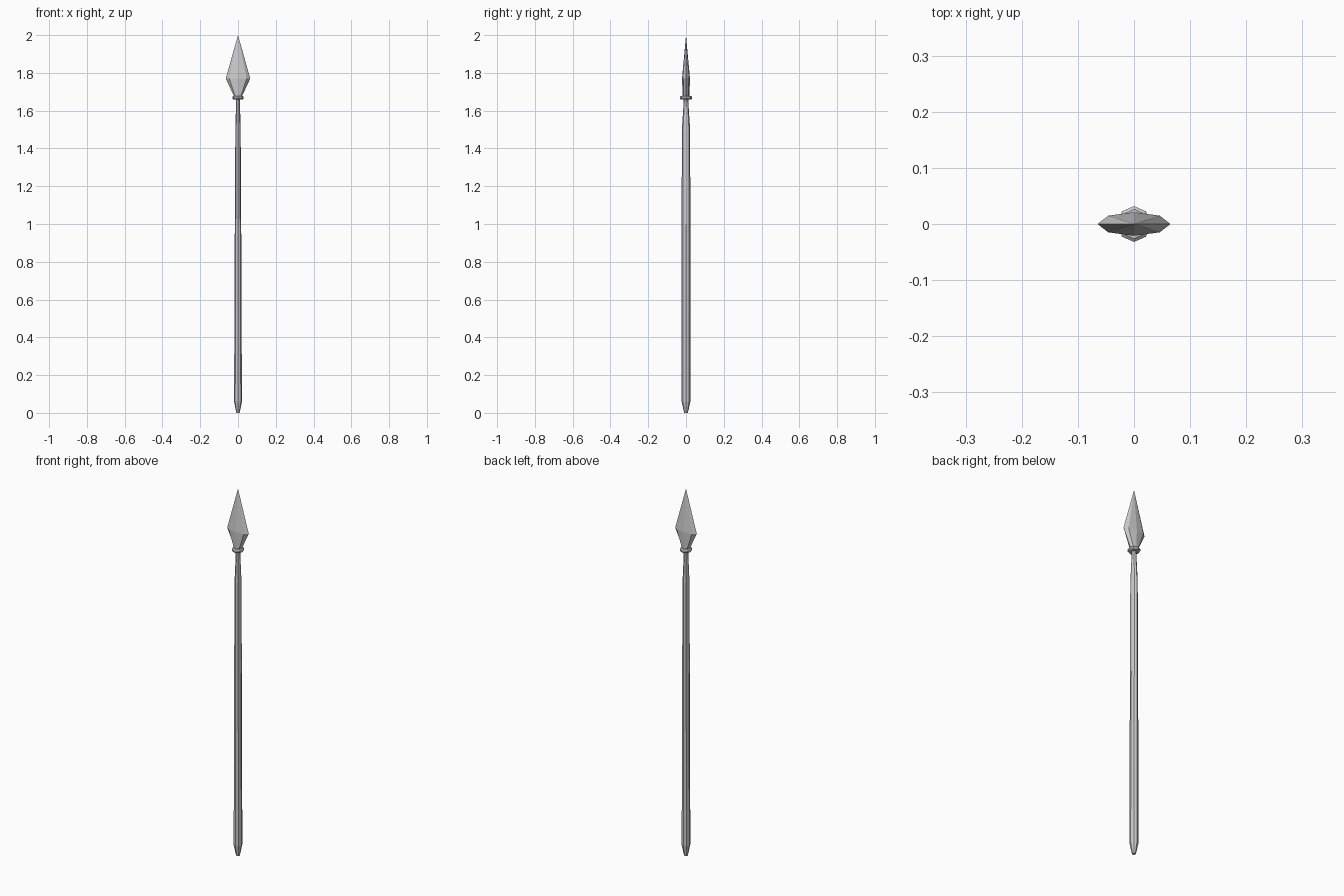
import bpy, bmesh, math

if "Cube" in bpy.data.objects:
    bpy.data.objects.remove(bpy.data.objects["Cube"])

SIDES = 8


def loft(name, stations):
    """Skin octagonal rings given as (z, x radius, y radius); zero radius makes a point."""
    bm = bmesh.new()
    rings = []
    for z, rx, ry in stations:
        if rx == 0:
            rings.append([bm.verts.new((0, 0, z))])
            continue
        ring = []
        for i in range(SIDES):
            a = 2 * math.pi * i / SIDES
            ring.append(bm.verts.new((rx * math.cos(a), ry * math.sin(a), z)))
        rings.append(ring)
    for low, high in zip(rings, rings[1:]):
        for i in range(SIDES):
            j = (i + 1) % SIDES
            if len(high) == 1:
                bm.faces.new((low[i], low[j], high[0]))
            else:
                bm.faces.new((low[i], low[j], high[j], high[i]))
    for ring in (rings[0], rings[-1]):
        if len(ring) > 1:
            bm.faces.new(ring)
    bmesh.ops.recalc_face_normals(bm, faces=bm.faces)
    mesh = bpy.data.meshes.new(name)
    bm.to_mesh(mesh)
    bm.free()
    obj = bpy.data.objects.new(name, mesh)
    bpy.context.collection.objects.link(obj)
    return obj


# Shaft: blunt butt, long pole slimming towards the top, narrow neck
loft("shaft", [
    (0.0, 0.009, 0.010),
    (0.06, 0.021, 0.023),
    (0.50, 0.019, 0.023),
    (1.00, 0.017, 0.023),
    (1.50, 0.014, 0.022),
    (1.62, 0.011, 0.014),
    (1.67, 0.011, 0.012),
])

# Collar ring under the blade
loft("collar", [
    (1.66, 0.026, 0.028),
    (1.665, 0.030, 0.032),
    (1.673, 0.030, 0.032),
    (1.678, 0.024, 0.026),
])

# Blade: flattened octagonal spearhead
loft("blade", [
    (1.67, 0.018, 0.018),
    (1.77, 0.065, 0.021),
    (2.0, 0, 0),
])
